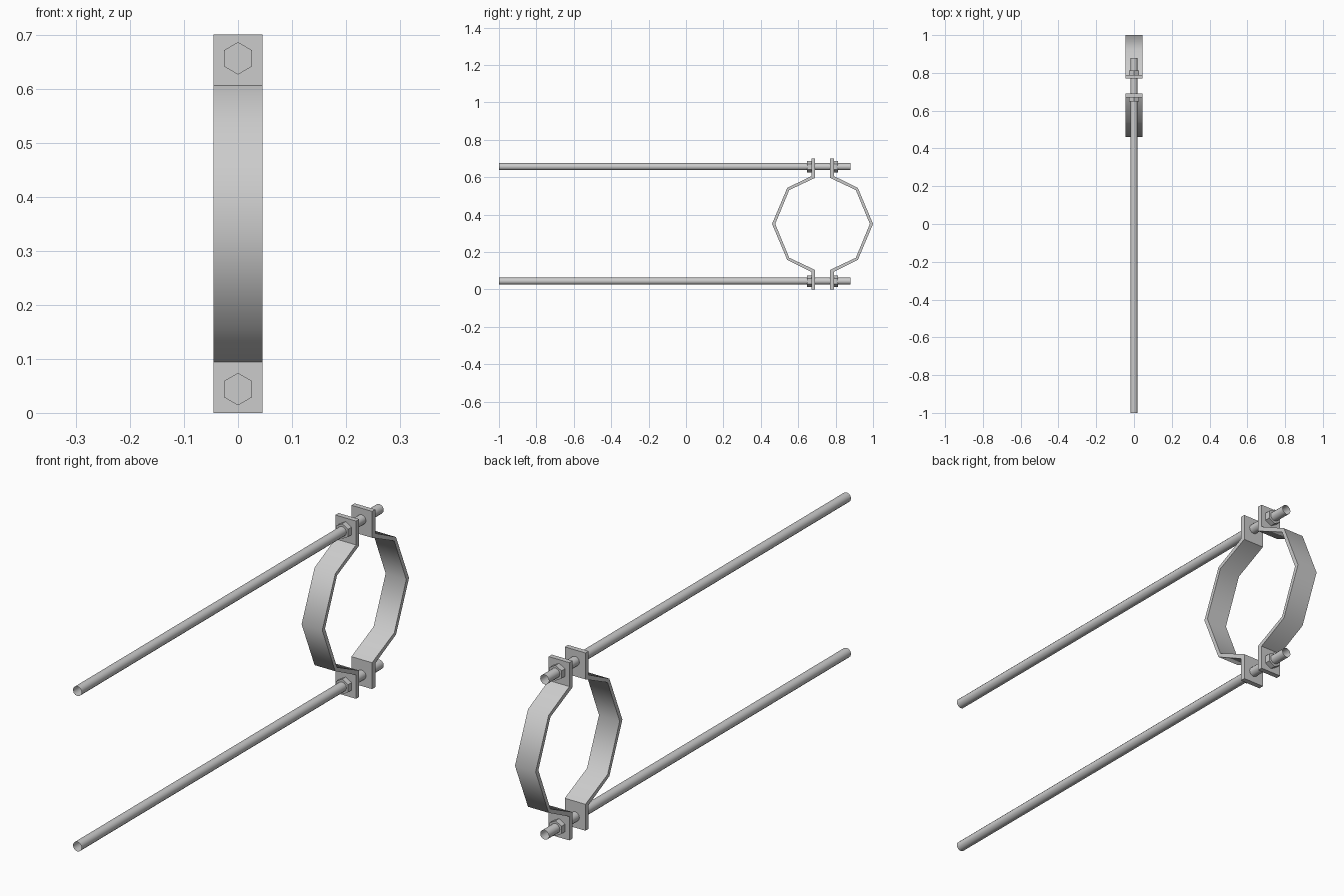
import bpy, bmesh
from math import pi, sin, cos, radians

if "Cube" in bpy.data.objects:
    bpy.data.objects.remove(bpy.data.objects["Cube"])

CY, CZ = 0.73, 0.35      # clamp centre
ROD_Z = 0.306            # rod offset from the clamp centre


def finish(name, bm, angle):
    bmesh.ops.recalc_face_normals(bm, faces=bm.faces[:])
    me = bpy.data.meshes.new(name)
    bm.to_mesh(me)
    bm.free()
    ob = bpy.data.objects.new(name, me)
    bpy.context.collection.objects.link(ob)
    bpy.ops.object.select_all(action='DESELECT')
    ob.select_set(True)
    bpy.context.view_layer.objects.active = ob
    bpy.ops.object.shade_smooth_by_angle(angle=radians(angle))
    return ob


def strap(name, side):
    # upper half of the bent strip as (y, z) offsets, mirrored to the lower half
    outer = [(0.06, 0.35), (0.06, 0.256), (0.189, 0.192), (0.27, 0)]
    inner = [(0.04, 0.35), (0.04, 0.246), (0.178, 0.181), (0.253, 0)]
    outer += [(y, -z) for y, z in outer[-2::-1]]
    inner += [(y, -z) for y, z in inner[-2::-1]]
    bm = bmesh.new()
    rows = []
    for (oy, oz), (iy, iz) in zip(outer, inner):
        rows.append([bm.verts.new((x, CY + side * y, CZ + z)) for x, y, z in
                     ((-0.045, oy, oz), (0.045, oy, oz), (0.045, iy, iz), (-0.045, iy, iz))])
    for a, b in zip(rows, rows[1:]):
        for i in range(4):
            j = (i + 1) % 4
            bm.faces.new((a[i], a[j], b[j], b[i]))
    bm.faces.new(rows[0])
    bm.faces.new(rows[-1])
    finish(name, bm, 50)


def prism(name, y0, y1, z, r, n, caps):
    # n-sided bar along y with a corner pointing up
    bm = bmesh.new()
    ends = [[bm.verts.new((r * sin(2 * pi * i / n), y, z + r * cos(2 * pi * i / n)))
             for i in range(n)] for y in (y0, y1)]
    for i in range(n):
        j = (i + 1) % n
        bm.faces.new((ends[0][i], ends[0][j], ends[1][j], ends[1][i]))
    if caps:
        for e in ends:
            bm.faces.new(e)
    finish(name, bm, 40)


# Two clamp halves
strap("front_clamp_strap", -1)
strap("back_clamp_strap", 1)

# Threaded rods (open tubes) with a nut against each flange
for label, s in (("upper", 1), ("lower", -1)):
    z = CZ + s * ROD_Z
    prism(label + "_rod", -1.0, 0.88, z, 0.019, 12, False)
    prism(label + "_front_nut", 0.648, 0.67, z, 0.03, 6, True)
    prism(label + "_back_nut", 0.79, 0.812, z, 0.03, 6, True)
